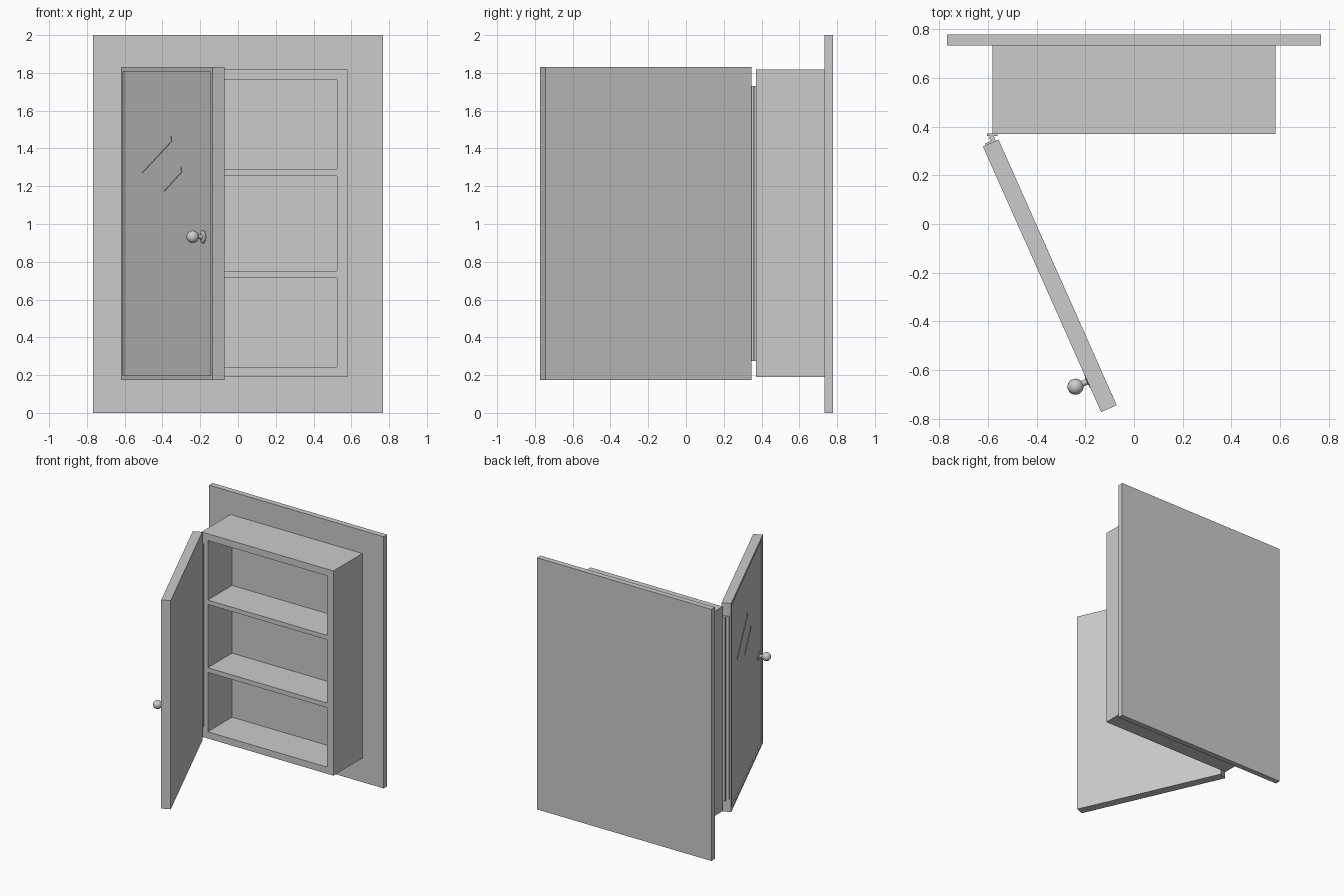
import bpy, bmesh, math
from mathutils import Matrix, Vector

cube = bpy.data.objects.get("Cube")
if cube:
    bpy.data.objects.remove(cube, do_unlink=True)

grey = bpy.data.materials.new("plain_grey")
grey.use_nodes = True
GREY = (0.6, 0.6, 0.6, 1)
grey.diffuse_color = GREY
grey.node_tree.nodes["Principled BSDF"].inputs["Base Color"].default_value = GREY


def finish(name, bm, matrix=None, smooth=False):
    bmesh.ops.recalc_face_normals(bm, faces=bm.faces)
    mesh = bpy.data.meshes.new(name)
    bm.to_mesh(mesh)
    bm.free()
    mesh.materials.append(grey)
    ob = bpy.data.objects.new(name, mesh)
    bpy.context.collection.objects.link(ob)
    if matrix:
        ob.matrix_world = matrix
    if smooth:
        bpy.ops.object.select_all(action='DESELECT')
        ob.select_set(True)
        bpy.context.view_layer.objects.active = ob
        bpy.ops.object.shade_smooth_by_angle(angle=math.radians(35))
    return ob


def box_mesh(lo, hi):
    lo, hi = Vector(lo), Vector(hi)
    bm = bmesh.new()
    m = Matrix.Translation((lo + hi) / 2) @ Matrix.Diagonal((*(hi - lo), 1))
    bmesh.ops.create_cube(bm, size=1, matrix=m)
    bm.normal_update()
    return bm


def box(name, lo, hi, matrix=None):
    return finish(name, box_mesh(lo, hi), matrix)


# Wall panel behind the cabinet
box("wall_panel", (-0.767, 0.733, 0), (0.767, 0.777, 2))

# Cabinet body with three compartments pushed in from the front
bm = box_mesh((-0.58, 0.37, 0.19), (0.58, 0.733, 1.817))
levels = [(0.243, 0.715), (0.752, 1.255), (1.29, 1.763)]
cuts = [((x, 0, 0), (1, 0, 0)) for x in (-0.525, 0.525)]
cuts += [((0, 0, z), (0, 0, 1)) for pair in levels for z in pair]
for co, no in cuts:
    bmesh.ops.bisect_plane(bm, geom=bm.verts[:] + bm.edges[:] + bm.faces[:],
                           plane_co=co, plane_no=no)
bm.normal_update()
cells = []
for f in bm.faces:
    c = f.calc_center_median()
    if f.normal.y < -0.9 and abs(c.x) < 0.5 and any(a < c.z < b for a, b in levels):
        cells.append(f)
bmesh.ops.inset_individual(bm, faces=cells, thickness=0, depth=-0.305)
finish("cabinet_body", bm)

# Door frame of reference: x along the door, y through its thickness, z up
door_m = Matrix.Translation((-0.62, 0.318, 0)) @ Matrix.Rotation(math.radians(-66), 4, 'Z')
LENGTH, THICK, RECESS = 1.193, 0.07, 0.008

# Door with a recessed mirror panel on its outer face
bm = box_mesh((0, 0, 0.174), (LENGTH, THICK, 1.832))
outer = [f for f in bm.faces if f.normal.y < -0.9]
bmesh.ops.inset_region(bm, faces=outer, thickness=0.034, depth=0)
bmesh.ops.inset_region(bm, faces=outer, thickness=0.0005, depth=-RECESS)
finish("door", bm, door_m)


# Thin glint strokes on the mirror: a long slant with a short upright end
def stroke(name, points, width=0.006):
    bm = bmesh.new()
    rows = [[bm.verts.new((x, y, z + dz)) for x, z in points for y in (RECESS, RECESS - 0.003)]
            for dz in (-width / 2, width / 2)]
    low, high = rows
    for i in range(0, len(low) - 2, 2):
        bm.faces.new((low[i], low[i + 2], high[i + 2], high[i]))
        bm.faces.new((low[i + 1], low[i + 3], high[i + 3], high[i + 1]))
        bm.faces.new((low[i], low[i + 2], low[i + 3], low[i + 1]))
        bm.faces.new((high[i], high[i + 2], high[i + 3], high[i + 1]))
    for i in (0, len(low) - 2):
        bm.faces.new((low[i], low[i + 1], high[i + 1], high[i]))
    finish(name, bm, door_m)


stroke("glint_long", [(0.26, 1.272), (0.645, 1.44), (0.638, 1.462)])
stroke("glint_short", [(0.545, 1.175), (0.775, 1.277), (0.768, 1.298)])


# Knob: flange, stem and ball, turned about the door's outward axis
def lathe(name, profile, matrix, steps=32):
    bm = bmesh.new()
    vs = [bm.verts.new((r, 0, h)) for r, h in profile]
    es = [bm.edges.new(p) for p in zip(vs, vs[1:])]
    bmesh.ops.spin(bm, geom=vs + es, cent=(0, 0, 0), axis=(0, 0, 1),
                   angle=math.tau, steps=steps)
    bmesh.ops.remove_doubles(bm, verts=bm.verts, dist=1e-5)
    finish(name, bm, matrix, smooth=True)


R, CENTRE = 0.033, 0.062
profile = [(0, 0), (0.034, 0), (0.034, 0.005), (0.029, 0.009), (0.013, 0.011), (0.012, 0.034)]
for i in range(13):
    a = math.radians(-68 + 158 * i / 12)
    profile.append((R * math.cos(a) if i < 12 else 0, CENTRE + R * math.sin(a)))
knob_m = door_m @ Matrix.Translation((1.055, RECESS, 0.932)) @ Matrix.Rotation(math.pi / 2, 4, 'X')
lathe("door_knob", profile, knob_m)

# Long hinge: a leaf on the cabinet, a leaf on the door edge and the pin
Z0, Z1 = 0.275, 1.73
box("hinge_cabinet_leaf", (-0.604, 0.361, Z0), (-0.56, 0.371, Z1))
box("hinge_door_leaf", (-0.007, 0.013, Z0), (0.001, 0.057, Z1), door_m)
lathe("hinge_pin", [(0, Z0), (0.011, Z0), (0.011, Z1), (0, Z1)],
      Matrix.Translation((-0.583, 0.352, 0)), 16)
